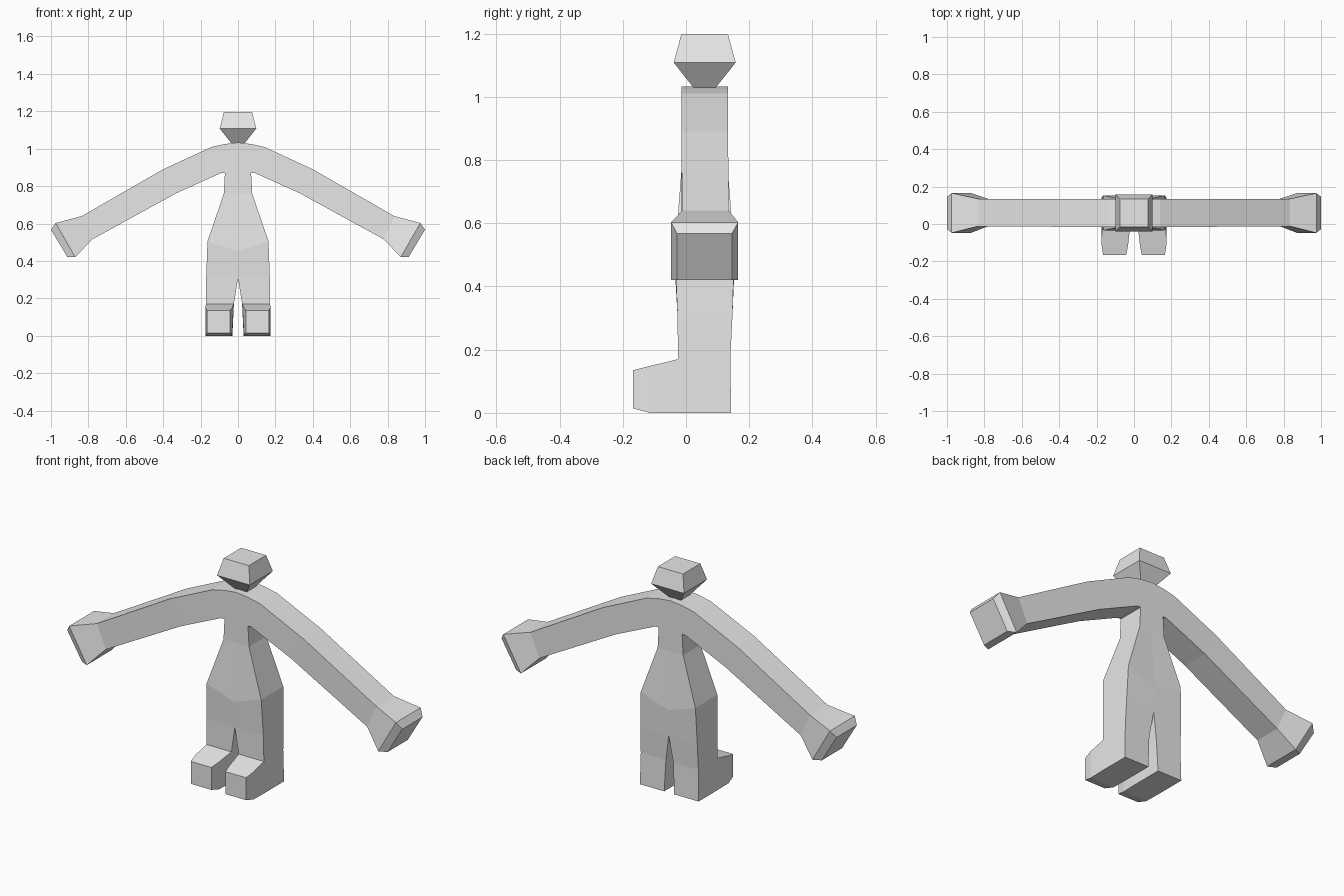
import bpy, bmesh

if "Cube" in bpy.data.objects:
    bpy.data.objects.remove(bpy.data.objects["Cube"])

grey = bpy.data.materials.new("light grey")
grey.diffuse_color = (0.8, 0.8, 0.8, 1)
grey.use_nodes = True
grey.node_tree.nodes["Principled BSDF"].inputs["Base Color"].default_value = grey.diffuse_color


def slab(a, b, y0, y1):
    """Four-sided ring from two (x, z) points, spread between two depths."""
    return [(a[0], y0, a[1]), (b[0], y0, b[1]), (b[0], y1, b[1]), (a[0], y1, a[1])]


def loft(bm, rings, cap_start=False, cap_end=False):
    vs = [[bm.verts.new(p) for p in r] for r in rings]
    for r, s in zip(vs, vs[1:]):
        for i in range(4):
            j = (i + 1) % 4
            bm.faces.new((r[i], r[j], s[j], s[i]))
    if cap_start:
        bm.faces.new(vs[0])
    if cap_end:
        bm.faces.new(vs[-1])


def finish(bm, name):
    bmesh.ops.recalc_face_normals(bm, faces=bm.faces)
    me = bpy.data.meshes.new(name)
    bm.to_mesh(me)
    bm.free()
    me.materials.append(grey)
    ob = bpy.data.objects.new(name, me)
    bpy.context.collection.objects.link(ob)
    return ob


# Half of the body: torso and leg, from shoulders down to the sole
bm = bmesh.new()
loft(bm, [
    slab((0, 1.033), (0.07, 1.025), -0.015, 0.133),
    slab((0, 0.87), (0.07, 0.87), -0.015, 0.133),
    slab((0, 0.76), (0.076, 0.76), -0.015, 0.133),
    slab((0, 0.45), (0.163, 0.505), -0.035, 0.153),
    slab((0, 0.31), (0.17, 0.31), -0.027, 0.147),
    slab((0.022, 0.17), (0.172, 0.17), -0.025, 0.14),
    slab((0.03, 0), (0.175, 0), -0.025, 0.143),
], cap_start=True, cap_end=True)

# Remove the openings for the arm and foot, and the centre plane
inner = [f for f in bm.faces if
         all(abs(v.co.x) < 1e-4 for v in f.verts) or
         all(abs(v.co.x - 0.07) < 1e-4 for v in f.verts) or
         all(v.co.y < 0 and v.co.z < 0.18 for v in f.verts)]
bmesh.ops.delete(bm, geom=inner, context='FACES_ONLY')

# Arm and flared hand
loft(bm, [
    slab((0.07, 0.87), (0.07, 1.025), -0.015, 0.133),
    slab((0.09, 0.87), (0.14, 1.01), -0.015, 0.133),
    slab((0.33, 0.762), (0.40, 0.89), -0.015, 0.133),
    slab((0.78, 0.515), (0.835, 0.64), -0.012, 0.135),
    slab((0.87, 0.42), (0.975, 0.603), -0.047, 0.165),
    slab((0.912, 0.42), (1.0, 0.567), -0.028, 0.145),
], cap_end=True)


# Foot
def foot_ring(y, x0, x1, z0, z1):
    return [(x0, y, z0), (x1, y, z0), (x1, y, z1), (x0, y, z1)]


loft(bm, [
    [(0.03, -0.025, 0), (0.175, -0.025, 0), (0.172, -0.025, 0.17), (0.022, -0.025, 0.17)],
    foot_ring(-0.115, 0.032, 0.173, 0, 0.148),
    foot_ring(-0.167, 0.042, 0.165, 0.014, 0.135),
], cap_end=True)
bmesh.ops.remove_doubles(bm, verts=bm.verts, dist=1e-4)
body = finish(bm, "body")
mirror = body.modifiers.new("mirror", 'MIRROR')
mirror.use_clip = True

# Head, narrow at the neck
bm = bmesh.new()
loft(bm, [[(-w, 0.059 - d, z), (w, 0.059 - d, z), (w, 0.059 + d, z), (-w, 0.059 + d, z)]
          for w, d, z in ((0.036, 0.036, 1.03), (0.098, 0.098, 1.108), (0.075, 0.074, 1.197))],
     cap_start=True, cap_end=True)
finish(bm, "head")
